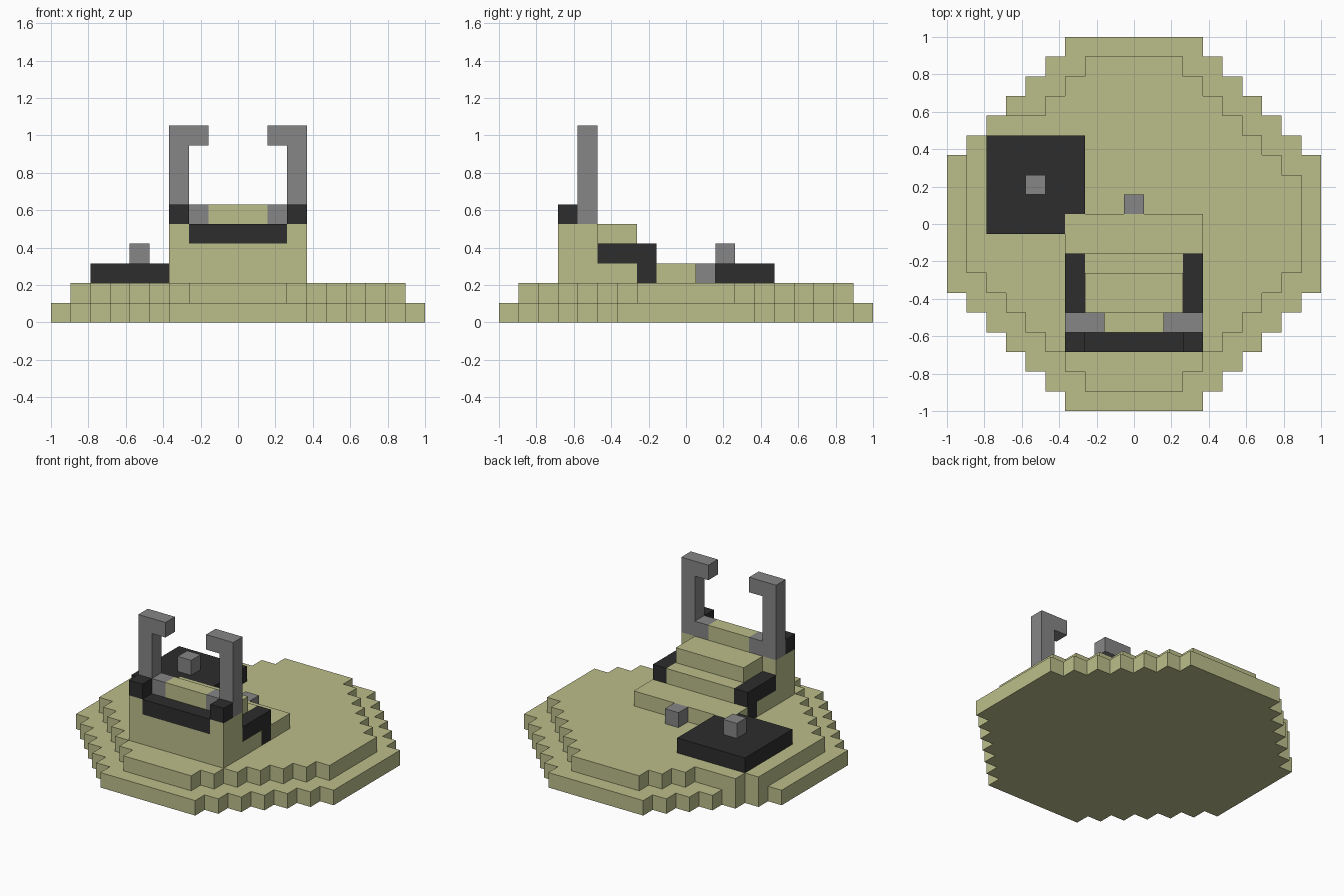
import bpy
import bmesh

cube = bpy.data.objects.get("Cube")
if cube:
    bpy.data.objects.remove(cube, do_unlink=True)

N = 19           # blocks along the longest side
U = 2 / N        # size of one block


def material(name, rgb):
    mat = bpy.data.materials.new(name)
    mat.use_nodes = True
    mat.diffuse_color = (*rgb, 1)
    mat.node_tree.nodes["Principled BSDF"].inputs["Base Color"].default_value = (*rgb, 1)
    return mat


OLIVE = material("olive", (0.50, 0.515, 0.255))
DARK = material("charcoal", (0.026, 0.026, 0.026))
GREY = material("grey", (0.238, 0.238, 0.238))


def prism(name, outline, axis, lo, hi, mat):
    """Extrude an outline, given in blocks, along one axis."""
    place = {"x": lambda a, b: (lo, a, b),
             "y": lambda a, b: (a, lo, b),
             "z": lambda a, b: (a, b, lo)}[axis]
    bm = bmesh.new()
    verts = []
    for a, b in outline:
        x, y, z = place(a, b)
        verts.append(bm.verts.new((x * U - 1, y * U - 1, z * U)))
    face = bm.faces.new(verts)
    ext = bmesh.ops.extrude_face_region(bm, geom=[face], use_keep_orig=True)
    shift = [(hi - lo) * U if axis == k else 0 for k in "xyz"]
    bmesh.ops.translate(bm, vec=shift,
                        verts=[g for g in ext["geom"] if isinstance(g, bmesh.types.BMVert)])
    bmesh.ops.recalc_face_normals(bm, faces=bm.faces)
    mesh = bpy.data.meshes.new(name)
    bm.to_mesh(mesh)
    bm.free()
    mesh.materials.append(mat)
    obj = bpy.data.objects.new(name, mesh)
    bpy.context.collection.objects.link(obj)
    return obj


def box(name, x, y, z, mat):
    outline = [(x[0], y[0]), (x[1], y[0]), (x[1], y[1]), (x[0], y[1])]
    return prism(name, outline, "z", z[0], z[1], mat)


def stepped_disc(name, rows, half_width, z, wider={}):
    """A round slab with block steps; wider overrides the right-hand rows."""
    left, right = [], []
    for r in rows:
        w = half_width(min(r, N - 1 - r))
        for side, x in ((left, N / 2 + w), (right, N / 2 - wider.get(r, w))):
            if side and side[-1][0] == x:
                side.pop()
                side.append((x, r + 1))
            else:
                side += [(x, r), (x, r + 1)]
    prism(name, left + right[::-1], "z", z, z + 1, OLIVE)


# Round hull in two steps, the upper one widened under the hatch
stepped_disc("lower_hull", range(N), lambda d: min(9.5, 3.5 + d), 0)
stepped_disc("upper_hull", range(1, N - 1), lambda d: min(8.5, 1.5 + d), 1,
             {12: 8.5, 13: 8.5, 14: 7.5})

# Hatch and knobs
prism("hatch", [(2, 9), (6, 9), (6, 10), (7, 10), (7, 14), (2, 14)], "z", 2, 3, DARK)
box("hatch_knob", (4, 5), (11, 12), (3, 4), GREY)
box("rear_knob", (9, 10), (10, 11), (2, 3), GREY)

# Stepped cabin core with its front strip and top ridge
prism("cabin_core", [(3, 2), (10, 2), (10, 3), (8, 3), (8, 4), (7, 4),
                     (7, 5), (4, 5), (4, 4), (3, 4)], "x", 7, 12, OLIVE)
box("front_strip", (7, 12), (3, 4), (4, 5), DARK)
box("top_ridge", (8, 11), (4, 5), (5, 6), OLIVE)

# Mirrored cabin sides, side bands, corner blocks and hooked posts
for side, flip in (("right", False), ("left", True)):
    x = (12, 13) if flip else (6, 7)
    prism(side + "_cabin_wall", [(3, 2), (7, 2), (7, 3), (5, 3), (5, 5), (3, 5)],
          "x", *x, OLIVE)
    box(side + "_rear_wall", x, (8, 10), (2, 3), OLIVE)
    prism(side + "_band", [(7, 2), (8, 2), (8, 4), (5, 4), (5, 3), (7, 3)], "x", *x, DARK)
    box(side + "_corner_block", x, (3, 4), (5, 6), DARK)
    post = [(6, 5), (8, 5), (8, 6), (7, 6), (7, 9), (8, 9), (8, 10), (6, 10)]
    if flip:
        post = [(N - a, b) for a, b in post]
    prism(side + "_hooked_post", post, "y", 4, 5, GREY)
